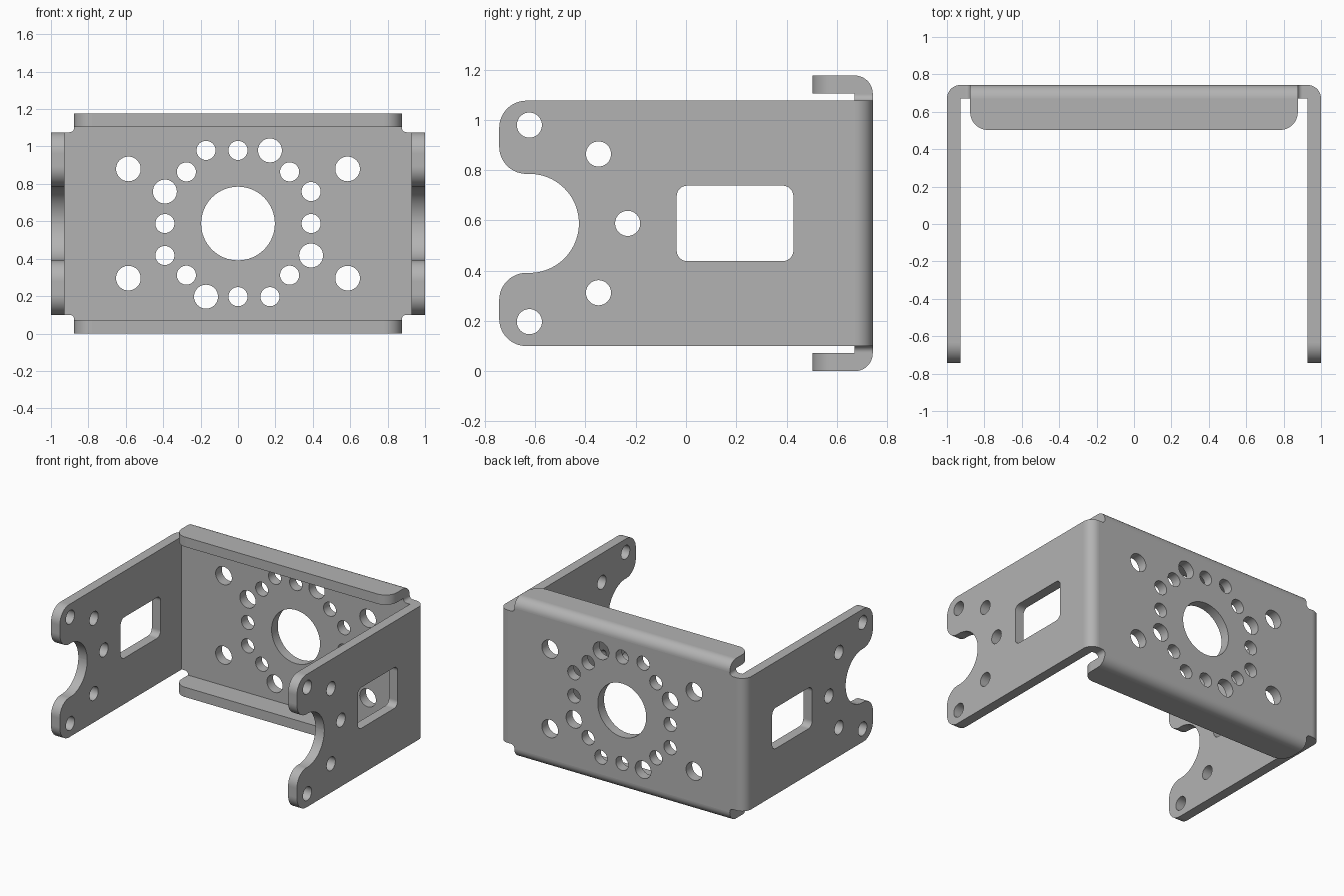
import bpy, bmesh, math
from mathutils import Vector
from mathutils.geometry import tessellate_polygon

if "Cube" in bpy.data.objects:
    bpy.data.objects.remove(bpy.data.objects["Cube"])

T = 0.072                        # sheet thickness
X, Y, H = 1.0, 0.743, 1.176      # half width, half depth, height
XI, YI = X - T, Y - T            # inner faces
Z0, Z1, ZC = 0.1, 1.076, H / 2   # channel bottom, top, centre height
FX = 0.876                       # half width of the flanges

metal = bpy.data.materials.new("grey metal")
metal.diffuse_color = (0.45, 0.45, 0.45, 1)
metal.use_nodes = True
metal.node_tree.nodes["Principled BSDF"].inputs["Base Color"].default_value = metal.diffuse_color


def circle(u, v, r, n=40):
    return [(u + r * math.cos(2 * math.pi * i / n), v + r * math.sin(2 * math.pi * i / n)) for i in range(n)]


def rounded(corners, n=12):
    """Polygon of (u, v, radius) corners, each replaced by a tangent arc."""
    out = []
    for i, (u, v, r) in enumerate(corners):
        p = Vector((u, v))
        a = (Vector(corners[i - 1][:2]) - p).normalized()
        b = (Vector(corners[(i + 1) % len(corners)][:2]) - p).normalized()
        if r == 0:
            pts = [p]
        else:                    # all corners are right angles
            c = p + (a + b) * r
            pts = [c - b * r * math.cos(t) - a * r * math.sin(t)
                   for t in (math.pi / 2 * k / n for k in range(n + 1))]
        for q in pts:
            if not out or (q - Vector(out[-1])).length > 1e-5:
                out.append(tuple(q))
    return out


def plate(name, loops, w0, w1, place, joint=lambda u, v: False):
    """Extrude an outline with holes from w0 to w1; walls on a joint stay open."""
    bm = bmesh.new()
    tris = tessellate_polygon([[Vector((u, v, 0)) for u, v in l] for l in loops])
    flat = [p for l in loops for p in l]
    lo, hi = ([bm.verts.new(place(u, v, w)) for u, v in flat] for w in (w0, w1))
    for t in tris:
        bm.faces.new([lo[i] for i in t])
        bm.faces.new([hi[i] for i in reversed(t)])
    start = 0
    for l in loops:
        for i in range(len(l)):
            j = (i + 1) % len(l)
            mid = ((l[i][0] + l[j][0]) / 2, (l[i][1] + l[j][1]) / 2)
            if not joint(*mid):
                a, b = start + i, start + j
                bm.faces.new([lo[a], lo[b], hi[b], hi[a]])
        start += len(l)
    bmesh.ops.recalc_face_normals(bm, faces=bm.faces)
    # Curved walls are smooth, sheet faces stay flat
    for f in bm.faces:
        f.smooth = max(abs(c) for c in f.normal) < 0.9999
    for e in bm.edges:
        e.smooth = e.calc_face_angle(0) < math.radians(30)
    mesh = bpy.data.meshes.new(name)
    bm.to_mesh(mesh)
    bm.free()
    mesh.materials.append(metal)
    bpy.context.collection.objects.link(bpy.data.objects.new(name, mesh))


# Back plate: cross-shaped outline with small relief fillets at the corners
R = 0.025
outline = rounded([
    (-FX, T, 0), (FX, T, 0), (FX, Z0, R), (XI, Z0, 0), (XI, Z1, 0), (FX, Z1, R),
    (FX, H - T, 0), (-FX, H - T, 0), (-FX, Z1, R), (-XI, Z1, 0), (-XI, Z0, 0), (-FX, Z0, R)])
holes = [circle(0, ZC, 0.197, 64)]
for k in range(4):               # hole pattern repeats every quarter turn
    c, s = round(math.cos(k * math.pi / 2)), round(math.sin(k * math.pi / 2))
    for u, v, r in [(0, 0.391, 0.051), (0.276, 0.276, 0.051), (-0.171, 0.391, 0.051), (0.171, 0.391, 0.064)]:
        holes.append(circle(c * u - s * v, ZC + s * u + c * v, r))
holes += [circle(sx * 0.586, ZC + sz * 0.292, 0.066) for sx in (-1, 1) for sz in (-1, 1)]
plate("back_plate", [outline] + holes, YI, Y, lambda u, v, w: (u, w, v),
      lambda u, v: abs(abs(u) - XI) < 1e-4 or abs(v - T) < 1e-4 or abs(v - H + T) < 1e-4)

# Side arms: forked end, window and screw holes
c0, c1 = ZC - 0.197, ZC + 0.197
arm = rounded([(YI, Z0, 0), (YI, Z1, 0), (-Y, Z1, 0.108), (-Y, c1, 0.108), (-0.426, c1, 0.1969),
               (-0.426, c0, 0.1969), (-Y, c0, 0.108), (-Y, Z0, 0.108)], 20)
window = rounded([(-0.037, 0.438, 0.042), (0.427, 0.438, 0.042), (0.427, 0.738, 0.042), (-0.037, 0.738, 0.042)])
arm_holes = [circle(-0.232, ZC, 0.05)]
for s in (-1, 1):
    arm_holes += [circle(-0.623, ZC + s * 0.391, 0.05), circle(-0.348, ZC + s * 0.276, 0.05)]

# Quarter-round bend section around the inner corner
bend = [(0, 0)] + [(T * math.cos(t), T * math.sin(t)) for t in (math.pi / 2 * k / 12 for k in range(13))]
bend_joint = lambda u, v: min(u, v) < 1e-6

for side, s in (("left", -1), ("right", 1)):
    plate(side + "_arm", [arm, window] + arm_holes, XI, X, lambda u, v, w: (s * w, u, v),
          lambda u, v: abs(u - YI) < 1e-4)
    plate(side + "_bend", [bend], Z0, Z1, lambda u, v, w: (s * (XI + u), YI + v, w), bend_joint)

# Top and bottom flanges with rounded front corners
flange = rounded([(-FX, YI, 0), (-FX, 0.503, 0.095), (FX, 0.503, 0.095), (FX, YI, 0)])
for side, s in (("bottom", -1), ("top", 1)):
    plate(side + "_flange", [flange], ZC - T, ZC, lambda u, v, w: (u, v, ZC + s * w),
          lambda u, v: abs(v - YI) < 1e-4)
    plate(side + "_bend", [bend], -FX, FX, lambda u, v, w: (w, YI + u, ZC + s * (ZC - T + v)), bend_joint)
